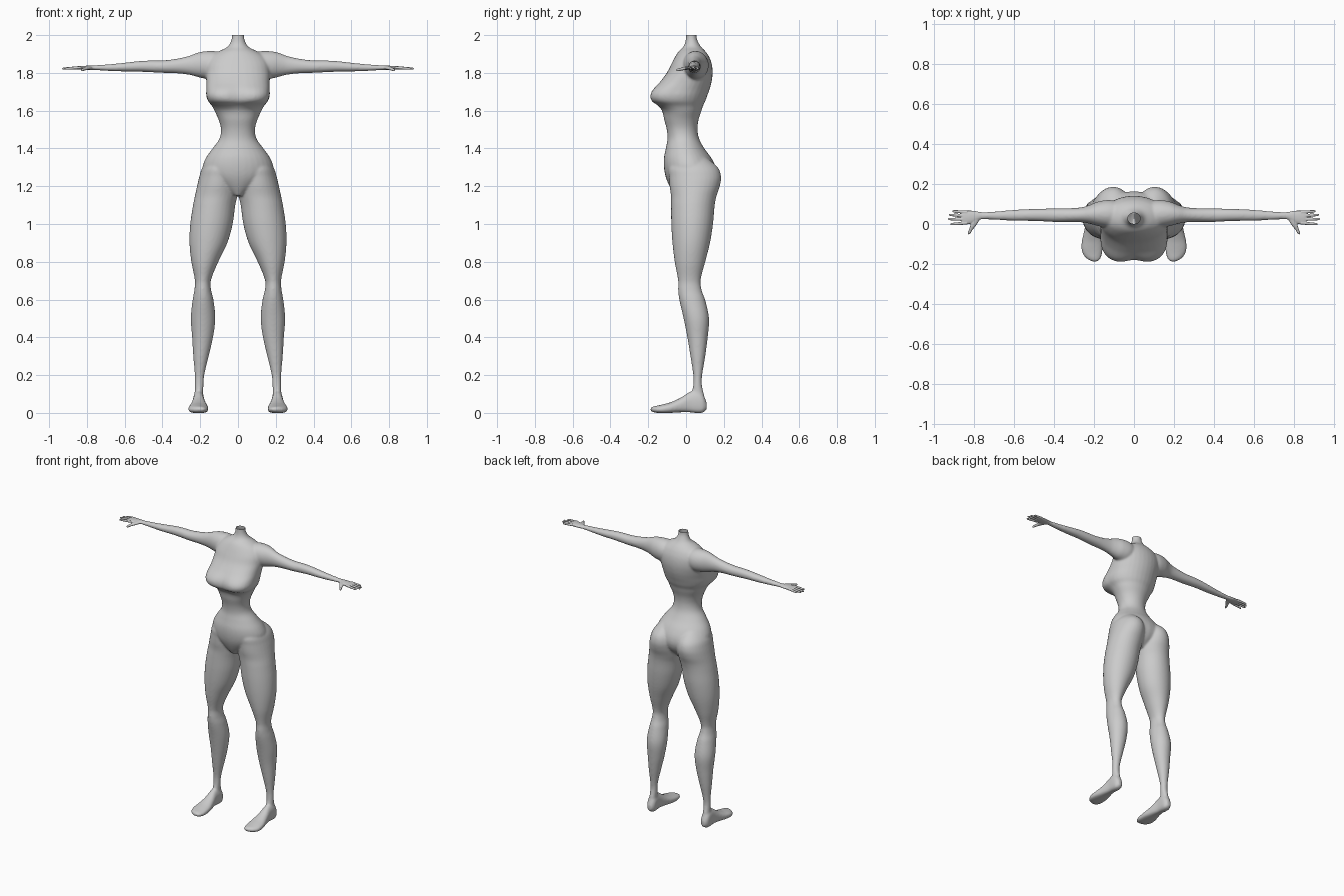
import bpy, bmesh, math

SEG, STEPS = 32, 5


def interpolate(st):
    """Smooth Hermite curve through the stations."""
    out = []
    last = len(st) - 1

    def slope(i, k):
        a, b = st[max(i - 1, 0)], st[min(i + 1, last)]
        return (b[k] - a[k]) / (b[0] - a[0])

    for i in range(last):
        a, b = st[i], st[i + 1]
        h = b[0] - a[0]
        for j in range(STEPS):
            s = j / STEPS
            row = [a[0] + h * s]
            for k in range(1, len(a)):
                row.append((2*s**3 - 3*s**2 + 1) * a[k] + (3*s**2 - 2*s**3) * b[k]
                           + h * ((s**3 - 2*s**2 + s) * slope(i, k) + (s**3 - s**2) * slope(i + 1, k)))
            out.append(row)
    out.append(list(st[-1]))
    return out


def loft(bm, axis, stations, both=True):
    """Stations: position, u low, u high, v low, v high, [squareness, dip] of the low-v side."""
    stations = [tuple(s) + (2, 0)[len(s) - 5:] for s in stations]
    for sign in ((1, -1) if both else (1,)):
        rings = []
        for t, u0, u1, v0, v1, n, dip in interpolate(stations):
            ring = []
            for k in range(SEG):
                a = 2 * math.pi * k / SEG
                c, s = math.cos(a), math.sin(a)
                e = 2 / n if s < 0 else 1
                u = math.copysign(abs(c) ** e, c)
                v = math.copysign(abs(s) ** e, s)
                if s < 0:
                    v *= 1 - dip * math.exp(-(u / 0.3) ** 2)
                pu = (u0 + u1) / 2 + u * (u1 - u0) / 2
                pv = (v0 + v1) / 2 + v * (v1 - v0) / 2
                x, y, z = {'x': (t, pu, pv), 'y': (pu, t, pv), 'z': (pu, pv, t)}[axis]
                ring.append(bm.verts.new((sign * x, y, z)))
            rings.append(ring)
        for r, q in zip(rings, rings[1:]):
            for k in range(SEG):
                m = (k + 1) % SEG
                bm.faces.new((r[k], r[m], q[m], q[k]))
        bm.faces.new(rings[0])
        bm.faces.new(rings[-1])


def fuse(name, bm, voxel, smooth):
    """Weld the overlapping lofts into one smooth skin."""
    bmesh.ops.recalc_face_normals(bm, faces=bm.faces)
    me = bpy.data.meshes.new(name)
    bm.to_mesh(me)
    bm.free()
    ob = bpy.data.objects.new(name, me)
    bpy.context.collection.objects.link(ob)
    bpy.context.view_layer.objects.active = ob
    r = ob.modifiers.new("skin", 'REMESH')
    r.mode, r.voxel_size, r.use_smooth_shade = 'VOXEL', voxel, True
    m = ob.modifiers.new("soften", 'SMOOTH')
    m.factor, m.iterations = 0.5, smooth
    for mod in ("skin", "soften"):
        bpy.ops.object.modifier_apply(modifier=mod)
    return ob


body = bmesh.new()

# torso: z, half width, front, back, front squareness, centre dip
torso = [
    (1.15, .03, -.06, .09, 2, 0), (1.20, .11, -.088, .14, 2, 0),
    (1.25, .175, -.108, .162, 2, 0), (1.30, .188, -.117, .158, 2, 0),
    (1.35, .17, -.117, .134, 2, 0), (1.40, .135, -.107, .097, 2, 0),
    (1.45, .099, -.098, .07, 2.1, 0), (1.50, .09, -.102, .061, 2.2, 0),
    (1.55, .102, -.115, .066, 2.2, 0), (1.60, .125, -.127, .082, 2.3, 0),
    (1.625, .138, -.15, .09, 2.6, .04), (1.65, .158, -.186, .102, 3, .09),
    (1.68, .168, -.195, .113, 3.1, .11), (1.71, .168, -.182, .124, 3, .09),
    (1.75, .168, -.143, .135, 2.6, .03), (1.80, .17, -.102, .141, 2.3, 0),
    (1.85, .165, -.076, .136, 2.2, 0), (1.89, .14, -.055, .12, 2, 0),
    (1.915, .1, -.038, .102, 2, 0), (1.935, .06, -.017, .082, 2, 0),
    (1.955, .043, -.006, .069, 2, 0), (1.98, .034, -.001, .058, 2, 0),
    (2.0, .032, 0, .056, 2, 0), (2.04, .032, 0, .056, 2, 0)]
loft(body, 'z', [(z, -w, w, f, b, n, d) for z, w, f, b, n, d in torso], both=False)

# legs
loft(body, 'z', [
    (.06, .18, .236, .03, .10), (.10, .184, .23, .03, .095),
    (.15, .182, .229, .038, .084), (.20, .178, .229, .038, .086),
    (.30, .155, .237, .023, .102), (.40, .132, .243, .007, .115),
    (.50, .12, .25, -.013, .122), (.60, .13, .24, -.036, .101),
    (.65, .142, .231, -.042, .083), (.70, .144, .228, -.042, .077),
    (.80, .104, .247, -.06, .102), (.90, .056, .257, -.072, .127),
    (1.0, .028, .253, -.078, .143), (1.1, .014, .238, -.079, .152),
    (1.15, .003, .228, -.08, .162), (1.2, 0, .217, -.087, .179),
    (1.25, .002, .205, -.09, .186), (1.3, .012, .188, -.09, .168),
    (1.36, .04, .14, -.05, .10)])

# feet
loft(body, 'y', [
    (-.188, .18, .21, .012, .028, 2.5), (-.175, .168, .235, .004, .034, 2.5),
    (-.15, .159, .256, 0, .039, 3), (-.12, .156, .264, -.001, .046, 3),
    (-.08, .158, .26, 0, .057, 3), (-.03, .168, .248, .003, .08, 3),
    (.02, .178, .239, .003, .112, 3), (.06, .178, .239, -.001, .12, 3),
    (.09, .18, .236, .002, .10, 3), (.11, .193, .222, .018, .055, 2.5)])

# arms
loft(body, 'x', [
    (.06, -.01, .105, 1.80, 1.90), (.12, -.02, .12, 1.765, 1.915),
    (.18, -.01, .112, 1.77, 1.914), (.22, .001, .096, 1.78, 1.905),
    (.26, .008, .084, 1.79, 1.89), (.32, .01, .079, 1.797, 1.876),
    (.40, .01, .078, 1.80, 1.866), (.46, .013, .077, 1.803, 1.866),
    (.52, .015, .075, 1.806, 1.863), (.60, .016, .071, 1.807, 1.854),
    (.68, .02, .064, 1.81, 1.846), (.74, .023, .06, 1.813, 1.842),
    (.77, .023, .06, 1.815, 1.84)])

skin = fuse("body", body, .006, 12)

# open neck rim
bm = bmesh.new()
bm.from_mesh(skin.data)
bmesh.ops.bisect_plane(bm, geom=bm.verts[:] + bm.edges[:] + bm.faces[:],
                       plane_co=(0, 0, 2), plane_no=(0, 0, 1), clear_outer=True)
bm.to_mesh(skin.data)
bm.free()

# palms
hands = bmesh.new()
loft(hands, 'x', [
    (.74, .026, .057, 1.816, 1.839), (.77, .022, .06, 1.816, 1.839),
    (.80, .006, .066, 1.816, 1.838), (.83, -.001, .067, 1.817, 1.837),
    (.852, -.002, .065, 1.819, 1.835), (.862, .005, .058, 1.823, 1.832)])

# fingers: base y, tip y, tip x
for y0, y1, tip in ((.059, .064, .908), (.041, .046, .926), (.023, .025, .932), (.005, -.001, .918)):
    rows = []
    for f, r in ((0, .008), (.35, .0075), (.7, .0068), (.93, .0055), (1, .0025)):
        y, z = y0 + (y1 - y0) * f, 1.828 - .006 * f
        rows.append((.835 + (tip - .835) * f, y - r, y + r, z - r, z + r))
    loft(hands, 'x', rows)

# thumbs
loft(hands, 'y', [
    (-.052, .823, .828, 1.813, 1.818), (-.046, .817, .831, 1.809, 1.822),
    (-.03, .808, .826, 1.811, 1.826), (-.01, .791, .819, 1.815, 1.832),
    (.02, .772, .812, 1.817, 1.836)])
fuse("hands", hands, .0025, 3)
